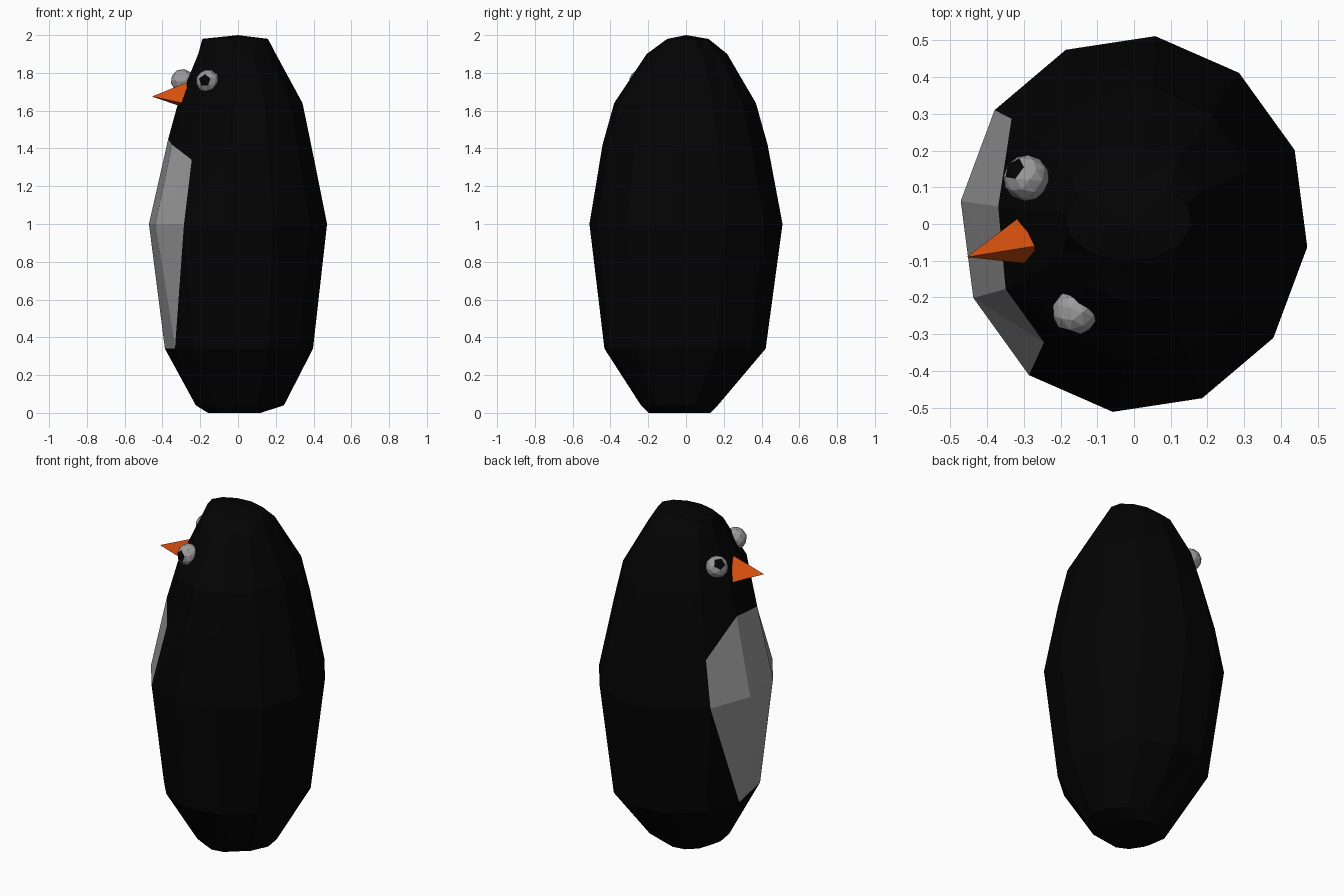
import bpy, bmesh
from math import radians, cos, sin
from mathutils import Vector, Matrix

if "Cube" in bpy.data.objects:
    bpy.data.objects.remove(bpy.data.objects["Cube"])


def material(name, rgb):
    m = bpy.data.materials.new(name)
    m.diffuse_color = (*rgb, 1)
    m.use_nodes = True
    m.node_tree.nodes["Principled BSDF"].inputs["Base Color"].default_value = m.diffuse_color
    return m


BLACK = material("black", (0.001, 0.001, 0.001))
PALE = material("pale_grey", (0.33, 0.33, 0.33))
ORANGE = material("orange", (0.68, 0.08, 0.004))


def finish(name, bm, *mats):
    bmesh.ops.recalc_face_normals(bm, faces=bm.faces)
    me = bpy.data.meshes.new(name)
    bm.to_mesh(me)
    bm.free()
    for m in mats:
        me.materials.append(m)
    ob = bpy.data.objects.new(name, me)
    bpy.context.collection.objects.link(ob)
    return ob


# Body: twelve-sided elliptical rings (z, x radius, y radius, x centre, y centre)
SIDES = 12
RINGS = [(0.0, .14, .165, -.02, -.035), (.04, .235, .205, .01, -.035),
         (.34, .395, .43, .005, -.005), (1.0, .475, .515, 0, 0),
         (1.42, .385, .44, .005, -.005), (1.64, .332, .378, .012, -.005),
         (1.9, .207, .215, -.005, .005), (1.98, .175, .11, -.015, .01)]
START = 173  # first corner lies on the belly
# small shifts of belly corners: (ring, side) -> (angle, z, radius factor)
SHIFT = {(2, 1): (8, 0, 1), (4, 11): (0, -.15, 1.1), (4, 0): (0, .03, .98),
         (4, 2): (-5, -.08, .97)}

bm = bmesh.new()
rows = []
for r, (z, rx, ry, ox, oy) in enumerate(RINGS):
    row = []
    for s in range(SIDES):
        da, dz, k = SHIFT.get((r, s), (0, 0, 1))
        a = radians(START + 30 * s + da)
        row.append(bm.verts.new((ox + k * rx * cos(a), oy + k * ry * sin(a), z + dz)))
    rows.append(row)
for r in range(len(rows) - 1):
    for s in range(SIDES):
        t = (s + 1) % SIDES
        a, b, c, d = rows[r][s], rows[r][t], rows[r + 1][t], rows[r + 1][s]
        belly = r in (2, 3) and s in (11, 0, 1)
        if s == 11:
            tris = [(a, b, d), (b, c, d)]
        else:
            tris = [(a, b, c), (a, c, d)]
        # the belly narrows at the bottom to one side's width
        for i, tri in enumerate(tris):
            f = bm.faces.new(tri)
            cut_away = r == 2 and ((s == 11 or s == 1) and i == 0)
            f.material_index = int(belly and not cut_away)
bm.faces.new(rows[0])
crown = bm.verts.new((0, 0, 2))
for s in range(SIDES):
    bm.faces.new((rows[-1][s], rows[-1][(s + 1) % SIDES], crown))
finish("body", bm, BLACK, PALE)

# Beak: three-sided pyramid
bm = bmesh.new()
base = [bm.verts.new(p) for p in
        [(-.31, .02, 1.625), (-.27, -.06, 1.75), (-.27, -.11, 1.635)]]
tip = bm.verts.new((-.455, -.09, 1.675))
bm.faces.new(base)
for i in range(3):
    bm.faces.new((base[i], base[(i + 1) % 3], tip))
finish("beak", bm, ORANGE)


# Eyes: low-poly balls with dark pupil faces
def eye(name, centre, look):
    bm = bmesh.new()
    turn = Vector((0, 0, 1)).rotation_difference(Vector(look)).to_matrix().to_4x4()
    bmesh.ops.create_icosphere(bm, subdivisions=2, radius=.063,
                               matrix=Matrix.Translation(centre) @ turn)
    bm.normal_update()
    d = Vector(look).normalized()
    for f in bm.faces:
        f.material_index = int(f.normal.dot(d) > .9)
    finish(name, bm, PALE, BLACK)


eye("eye_left", (-.293, .125, 1.758), (-.6, .45, .65))
eye("eye_right", (-.16, -.24, 1.755), (-.3, -.95, .1))
